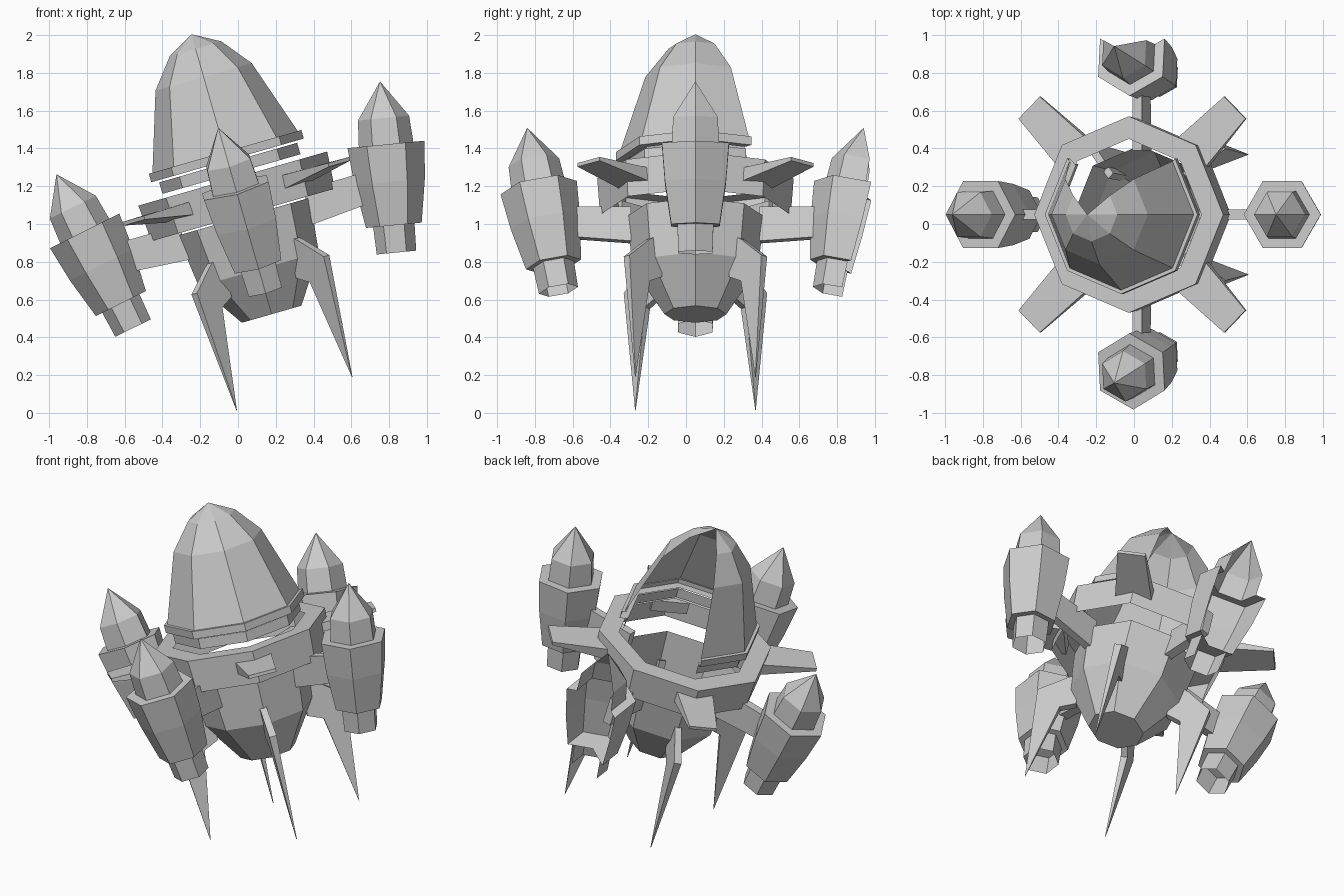
import bpy, bmesh
from math import radians, cos, sin, tau
from mathutils import Matrix, Vector

cube = bpy.data.objects.get("Cube")
if cube:
    bpy.data.objects.remove(cube, do_unlink=True)

grey = bpy.data.materials.new("plain grey")
grey.use_nodes = True
tone = (0.6, 0.6, 0.6, 1)
grey.diffuse_color = tone
grey.node_tree.nodes["Principled BSDF"].inputs["Base Color"].default_value = tone

# Whole craft leans sideways
LEAN = Matrix.Translation((0.303, 0.05, 0.087)) @ Matrix.Rotation(radians(-16), 4, 'Y')


def turn(angle):
    return Matrix.Rotation(radians(angle), 4, 'Z')


def finish(name, bm, matrix):
    bm.transform(LEAN @ matrix)
    mesh = bpy.data.meshes.new(name)
    bm.to_mesh(mesh)
    bm.free()
    mesh.materials.append(grey)
    ob = bpy.data.objects.new(name, mesh)
    bpy.context.collection.objects.link(ob)
    return ob


def lathe(name, profile, sides, matrix=Matrix(), missing=()):
    """Faceted shell from (radius, height) points, listed bottom to top."""
    bm = bmesh.new()
    rings = []
    for r, h in profile:
        if r == 0:
            rings.append([bm.verts.new((0, 0, h))] * sides)
        else:
            rings.append([bm.verts.new((r * cos(tau * i / sides), r * sin(tau * i / sides), h))
                          for i in range(sides)])
    for low, high in zip(rings, rings[1:]):
        for i in range(sides):
            if i in missing:
                continue
            j = (i + 1) % sides
            bm.faces.new(list(dict.fromkeys((low[i], low[j], high[j], high[i]))))
    loose = [v for v in bm.verts if not v.link_faces]
    bmesh.ops.delete(bm, geom=loose, context='VERTS')
    return finish(name, bm, matrix)


def hull_of(name, points, matrix):
    """Convex solid around a few points."""
    bm = bmesh.new()
    verts = [bm.verts.new(p) for p in points]
    bmesh.ops.convex_hull(bm, input=verts)
    bmesh.ops.dissolve_limit(bm, angle_limit=radians(1), verts=bm.verts, edges=bm.edges)
    bmesh.ops.recalc_face_normals(bm, faces=bm.faces)
    return finish(name, bm, matrix)


def blade(name, outline, matrix):
    """Upright radial plate from (radius, height, half thickness) points."""
    bm = bmesh.new()
    left = [bm.verts.new((r, t, h)) for r, h, t in outline]
    right = [bm.verts.new((r, -t, h)) for r, h, t in outline]
    bm.faces.new(left)
    bm.faces.new(right[::-1])
    n = len(outline)
    for i in range(n):
        j = (i + 1) % n
        bm.faces.new((left[j], left[i], right[i], right[j]))
    bmesh.ops.recalc_face_normals(bm, faces=bm.faces)
    return finish(name, bm, matrix)


# Lower hull, open at the top
lathe("lower_hull", [(0, 0.453), (0.164, 0.453), (0.33, 0.70), (0.365, 0.99)], 8)

# Collar ring around the hull
lathe("collar_ring", [(0.505, 1.0), (0.52, 1.2), (0.40, 1.2)], 8)

# Broken dome with its neck and lip, two back panels gone
gone = (1, 2)
lathe("neck", [(0.38, 1.225), (0.38, 1.288)], 8, missing=gone)
lathe("dome_lip", [(0.37, 1.30), (0.42, 1.30), (0.42, 1.347), (0.39, 1.347)], 8, missing=gone)
lathe("dome", [(0.40, 1.347), (0.265, 1.76), (0.142, 1.915), (0, 1.995)], 8, missing=gone)

# Diagonal fins and legs
for k, side in enumerate(("back_left", "back_right", "front_right", "front_left")):
    spin = turn(45 + 90 * k)
    fin = [(0.44, s * 0.11, h) for s in (-1, 1) for h in (1.07, 1.145)]
    fin += [(0.80, s * 0.083, h) for s in (-1, 1) for h in (1.12, 1.14)]
    hull_of(side + "_fin", fin, spin)
    blade(side + "_leg", [(0.29, 0.83, 0.02), (0.36, 0.79, 0.02), (0.515, 0.67, 0.022),
                          (0.45, 0.015, 0.002), (0.36, 0.56, 0.02), (0.27, 0.60, 0.02)], spin)

# Booster pods on struts; the back pod has lost its outer panels
for k, side in enumerate(("left", "back", "right", "front")):
    spin = turn(90 * k)
    place = spin @ Matrix.Translation((0.83, 0, 1.15)) @ Matrix.Rotation(radians(10.5), 4, 'Y')
    lost = (0, 5) if side == "back" else ()
    lathe(side + "_pod_nozzle", [(0.105, -0.575), (0.11, -0.43)], 6, place, lost)
    lathe(side + "_pod_body", [(0, -0.43), (0.148, -0.43), (0.187, -0.2), (0.205, 0), (0.145, 0)],
          6, place, lost)
    lathe(side + "_pod_nose", [(0.145, 0), (0.136, 0.14), (0, 0.335)], 6, place, lost)
    blade(side + "_strut", [(0.34, 0.85, 0.026), (0.67, 0.875, 0.026),
                            (0.66, 1.04, 0.026), (0.34, 1.04, 0.026)], spin)
